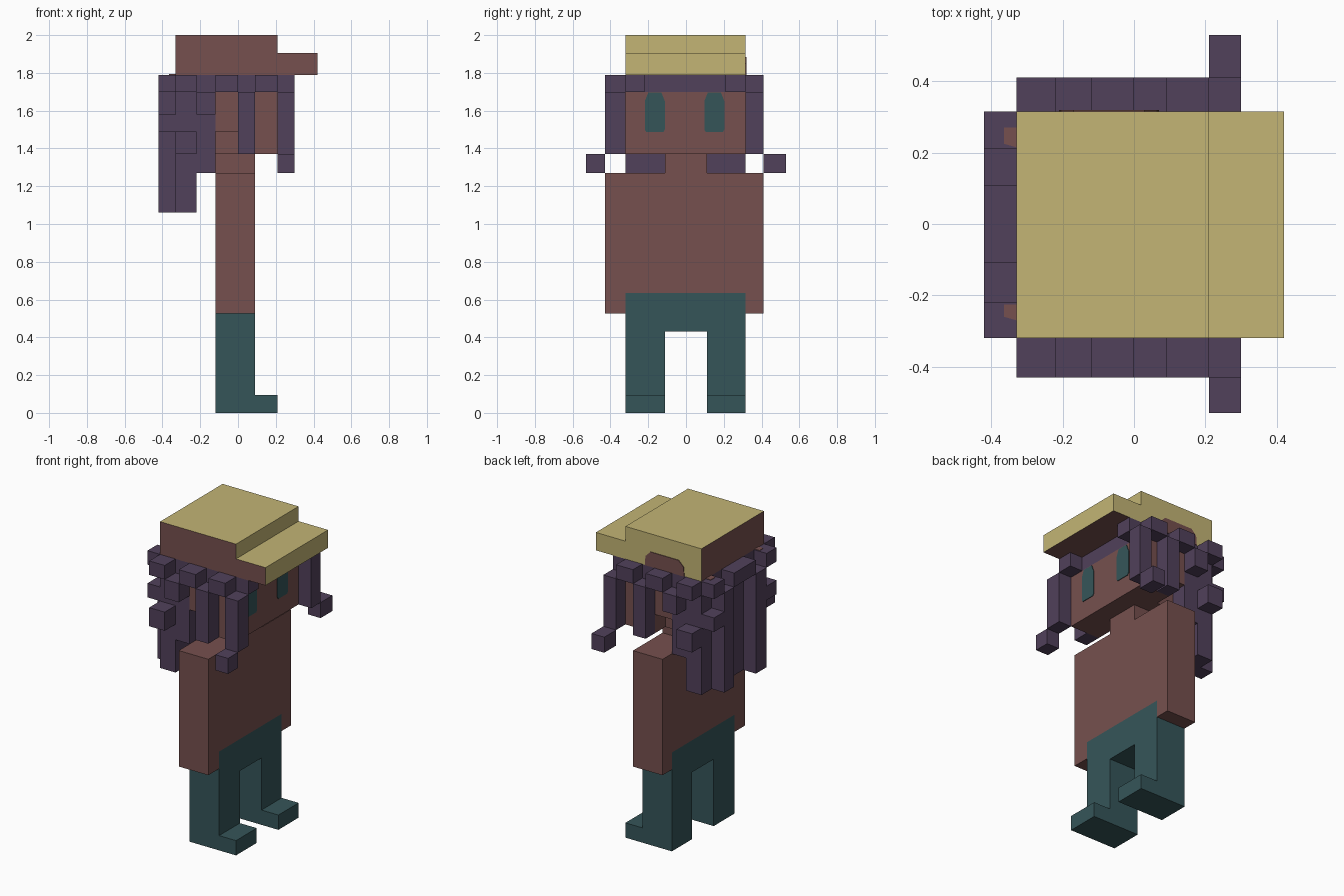
import bpy, bmesh
from mathutils import Vector

if "Cube" in bpy.data.objects:
    bpy.data.objects.remove(bpy.data.objects["Cube"])

# Block grid lines along each axis
X = [-.42, -.33, -.22, -.12, 0, .09, .21, .30, .42]
Y = [-.53, -.43, -.32, -.22, -.11, 0, .11, .21, .315, .41, .53]
Z = [0, .095, .21, .32, .43, .525, .635, .74, .85, .95, 1.06, 1.17, 1.27,
     1.37, 1.49, 1.58, 1.70, 1.79, 1.905, 2.0]


def material(name, rgb):
    m = bpy.data.materials.new(name)
    m.diffuse_color = [((c / 255 + .055) / 1.055) ** 2.4 for c in rgb] + [1]
    m.use_nodes = True
    m.node_tree.nodes["Principled BSDF"].inputs["Base Color"].default_value = m.diffuse_color
    return m


SKIN = material("reddish brown", (118, 80, 78))
HAIR = material("dark purple", (81, 65, 91))
TEAL = material("dark teal", (53, 85, 89))
STRAW = material("straw yellow", (195, 181, 117))


def prism(bm, pts, axis, a, b):
    """Extrude an outline along an axis: 'x' takes (y, z), 'y' (x, z), 'z' (x, y)."""
    k = "xyz".index(axis)

    def at(p, d):
        v = list(p)
        v.insert(k, d)
        return bm.verts.new(v)
    lo, hi = [at(p, a) for p in pts], [at(p, b) for p in pts]
    n = len(pts)
    faces = [bm.faces.new(lo), bm.faces.new(hi)]
    faces += [bm.faces.new((lo[i], lo[(i + 1) % n], hi[(i + 1) % n], hi[i])) for i in range(n)]
    bmesh.ops.recalc_face_normals(bm, faces=faces)


def box(bm, x, y, z):
    """Box between pairs of grid line numbers."""
    (x0, x1), (y0, y1) = x, y
    prism(bm, [(X[x0], Y[y0]), (X[x1], Y[y0]), (X[x1], Y[y1]), (X[x0], Y[y1])],
          "z", Z[z[0]], Z[z[1]])


def cut(bm, co, no):
    bmesh.ops.bisect_plane(bm, geom=bm.verts[:] + bm.edges[:] + bm.faces[:],
                           plane_co=co, plane_no=no)


def finish(name, bm, mats, rule=None):
    if rule:
        bm.normal_update()
        for f in bm.faces:
            f.material_index = rule(f.calc_center_median(), f.normal)
    me = bpy.data.meshes.new(name)
    bm.to_mesh(me)
    bm.free()
    for m in mats:
        me.materials.append(m)
    ob = bpy.data.objects.new(name, me)
    bpy.context.collection.objects.link(ob)


def blocks(name, mat, items, mirror=True):
    """Boxes, each repeated on the other side of the body when mirrored."""
    bm = bmesh.new()
    for x, y, z in items:
        box(bm, x, y, z)
        if mirror:
            box(bm, x, (10 - y[1], 10 - y[0]), z)
    finish(name, bm, [mat])


# Trousers: one arch-shaped block, and feet
bm = bmesh.new()
prism(bm, [(Y[2], 0), (Y[4], 0), (Y[4], Z[4]), (Y[6], Z[4]), (Y[6], 0),
           (Y[8], 0), (Y[8], Z[5]), (Y[2], Z[5])], "x", X[3], X[5])
finish("legs", bm, [TEAL])
blocks("feet", TEAL, [((5, 6), (2, 4), (0, 1))])

# Torso with arms, waistband painted on front and back
bm = bmesh.new()
box(bm, (3, 5), (1, 9), (5, 12))
cut(bm, (0, 0, Z[6]), (0, 0, 1))
cut(bm, (0, Y[2], 0), (0, 1, 0))
cut(bm, (0, Y[8], 0), (0, 1, 0))
finish("torso", bm, [SKIN, TEAL],
       lambda c, n: int(abs(n.x) > .9 and c.z < Z[6] and Y[2] < c.y < Y[8]))
blocks("neck", SKIN, [((3, 5), (4, 6), (12, 13))], mirror=False)

# Head: core and notched side slabs, hair colour on the crown and rear
bm = bmesh.new()
box(bm, (1, 6), (3, 7), (13, 17))
notched = [(X[1], Z[13]), (X[3], Z[13]), (X[3], Z[14]), (X[4], Z[14]), (X[4], Z[13]),
           (X[6], Z[13]), (X[6], Z[17]), (X[1], Z[17])]
prism(bm, notched, "y", Y[2], Y[3])
prism(bm, notched, "y", Y[7], Y[8])
cut(bm, (0, 0, Z[16]), (0, 0, 1))
cut(bm, (X[3], 0, 0), (1, 0, 0))
finish("head", bm, [SKIN, HAIR],
       lambda c, n: int(c.x < X[3] + .001 or c.z > Z[16]))

# Eyes: thin rounded plates
bm = bmesh.new()
for s, mid in ((-1, -.165), (1, .15)):
    eye = [(-.045, 1.487), (.045, 1.487), (.053, 1.50), (.053, 1.65),
           (.035, 1.695), (-.035, 1.695), (-.053, 1.65), (-.053, 1.50)]
    prism(bm, [(mid + y, z) for y, z in eye], "x", X[6], X[6] + .004)
finish("eyes", bm, [TEAL])

# Hat with peak: yellow on top, front and one side
bm = bmesh.new()
prism(bm, [(X[1], Z[17]), (X[8], Z[17]), (X[8], Z[18]), (X[6], Z[18]),
           (X[6], Z[19]), (X[1], Z[19])], "y", Y[2], Y[8])
finish("hat", bm, [SKIN, STRAW], lambda c, n: int(max(n) > .9))
bm = bmesh.new()
prism(bm, [(-.21, Z[17]), (.07, Z[17]), (.065, 1.85), (.03, 1.885),
           (-.17, 1.885), (-.205, 1.85)], "y", Y[8], Y[8] + .004)
finish("hat_side_patch", bm, [SKIN])

# Hair locks on the sides, alternating high tufts and hanging strands
side = (1, 2)
blocks("side_hair", HAIR, [
    ((1, 2), side, (16, 17)), ((3, 4), side, (16, 17)), ((5, 6), side, (16, 17)),
    ((2, 3), side, (15, 16)), ((4, 5), side, (13, 16)),
    ((1, 2), side, (13, 14)),
    ((6, 7), side, (13, 16)), ((6, 7), (0, 1), (12, 13)),   # front lock and its curl
    ((6, 7), (2, 3), (16, 17)),                             # fringe tuft
])

# Hair at the back: tufts, long strands and corner columns
blocks("back_hair", HAIR, [
    ((0, 1), (2, 3), (16, 17)), ((0, 1), (2, 3), (14, 15)),
    ((0, 1), (3, 4), (10, 16)), ((1, 2), (2, 3), (10, 13)),
])
blocks("nape_hair", HAIR, [
    ((0, 1), (4, 6), (16, 17)), ((1, 2), (3, 7), (10, 13)), ((2, 3), (2, 8), (12, 13)),
], mirror=False)

# Small brown marks on top of the back corner tufts
bm = bmesh.new()
for y0, y1 in ((-.27, -.225), (.215, .27)):
    prism(bm, [(-.365, y0 + .01), (X[1], y0), (X[1], y1), (-.365, y1)],
          "z", Z[17], Z[17] + .003)
finish("tuft_marks", bm, [SKIN])
